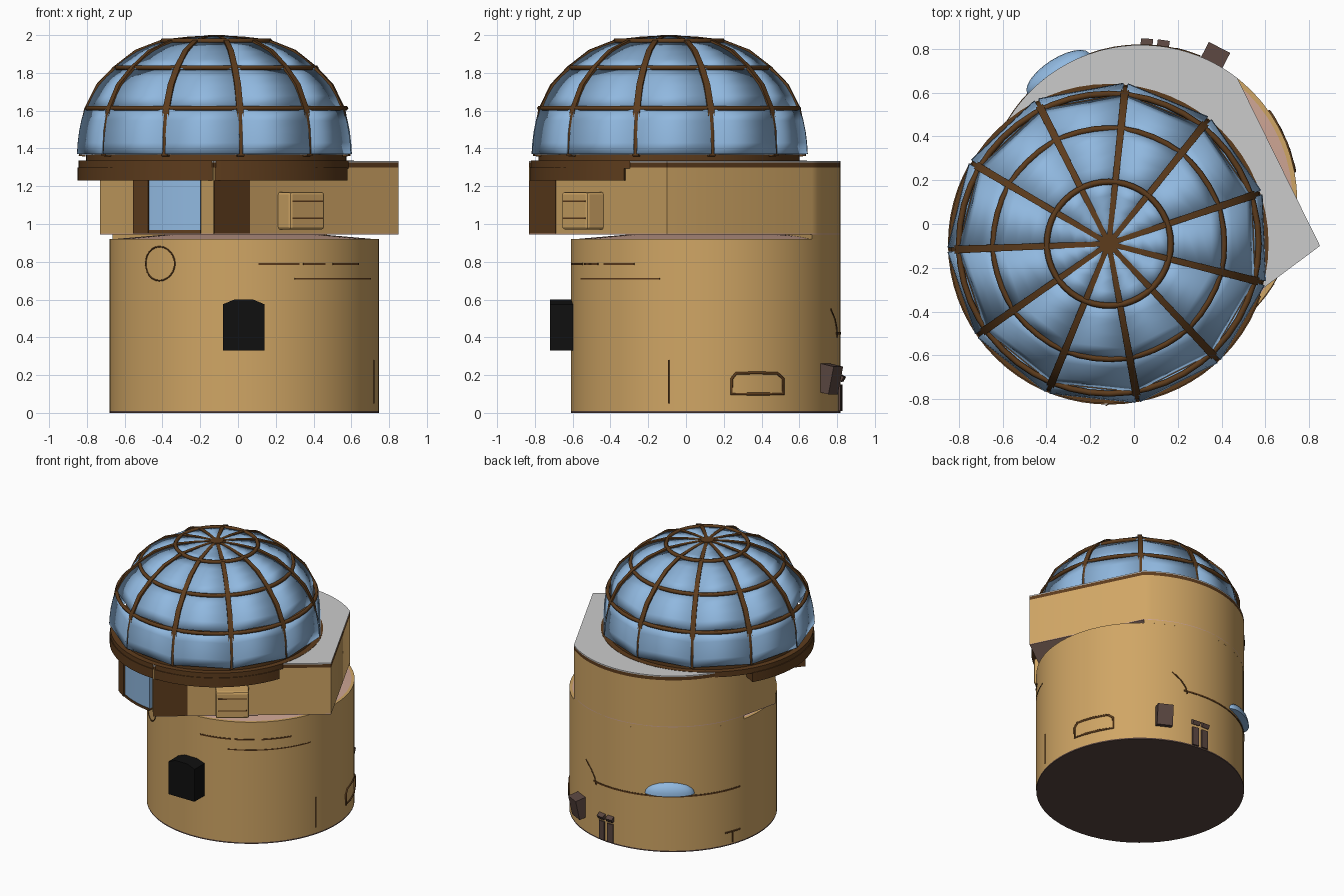
import bpy, bmesh
from math import sin, cos, pi, radians as rad
from mathutils import Vector, Matrix

if "Cube" in bpy.data.objects:
    bpy.data.objects.remove(bpy.data.objects["Cube"])


def mat(name, r, g, b):
    m = bpy.data.materials.new(name)
    m.diffuse_color = (r, g, b, 1)
    m.use_nodes = True
    m.node_tree.nodes["Principled BSDF"].inputs["Base Color"].default_value = m.diffuse_color
    return m


TAN = mat("tan_wall", 0.63, 0.38, 0.13)
BROWN = mat("brown_trim", 0.11, 0.045, 0.012)
GLASS = mat("blue_glass", 0.28, 0.48, 0.74)
PINK = mat("pink_ledge", 0.62, 0.38, 0.30)
UMBER = mat("umber", 0.10, 0.06, 0.05)
BLACK = mat("black", 0.005, 0.005, 0.005)

TC, TR = (0.033, 0.105), 0.713       # tower centre and radius
DC = (-0.115, -0.09)                 # dome centre


def polar(c, r, deg, z=None):
    x, y = c[0] + r * cos(rad(deg)), c[1] + r * sin(rad(deg))
    return (x, y) if z is None else (x, y, z)


def arc(c, r, a0, a1, n):
    return [polar(c, r, a0 + (a1 - a0) * i / n) for i in range(n + 1)]


def finish(name, bm, m=None, smooth=True):
    bmesh.ops.recalc_face_normals(bm, faces=bm.faces[:])
    me = bpy.data.meshes.new(name)
    bm.to_mesh(me)
    bm.free()
    ob = bpy.data.objects.new(name, me)
    bpy.context.collection.objects.link(ob)
    if m:
        me.materials.append(m)
    if smooth:
        bpy.ops.object.select_all(action='DESELECT')
        ob.select_set(True)
        bpy.context.view_layer.objects.active = ob
        bpy.ops.object.shade_smooth_by_angle(angle=rad(30))
    return ob


def prism(name, pts, z0, z1, m=None):
    bm = bmesh.new()
    f = bm.faces.new([bm.verts.new((x, y, z0)) for x, y in pts])
    g = bmesh.ops.extrude_face_region(bm, geom=[f])
    vs = [v for v in g["geom"] if isinstance(v, bmesh.types.BMVert)]
    bmesh.ops.translate(bm, verts=vs, vec=(0, 0, z1 - z0))
    return finish(name, bm, m)


def disc(name, c, r, z0, z1, m, n=64):
    return prism(name, arc(c, r, 0, 360 - 360 / n, n - 1), z0, z1, m)


def band(name, c, r0, r1, a0, a1, z0, z1, m):
    n = max(2, int(abs(a1 - a0) / 5))
    return prism(name, arc(c, r1, a0, a1, n) + arc(c, r0, a1, a0, n), z0, z1, m)


def box(name, loc, size, m, rot=0, tilt=0):
    bm = bmesh.new()
    M = (Matrix.Translation(loc) @ Matrix.Rotation(rad(rot), 4, 'Z')
         @ Matrix.Rotation(rad(tilt), 4, 'Y') @ Matrix.Diagonal((*size, 1)))
    bmesh.ops.create_cube(bm, size=1, matrix=M)
    return finish(name, bm, m, False)


def tube(name, pts, r, m, cyclic=False):
    cu = bpy.data.curves.new(name, 'CURVE')
    cu.dimensions, cu.bevel_depth, cu.bevel_resolution = '3D', r, 1
    cu.use_fill_caps = True
    s = cu.splines.new('POLY')
    s.points.add(len(pts) - 1)
    for p, q in zip(s.points, pts):
        p.co = (*q, 1)
    s.use_cyclic_u = cyclic
    cu.materials.append(m)
    ob = bpy.data.objects.new(name, cu)
    bpy.context.collection.objects.link(ob)


# Lower tower with dark base and pale sloping ledge
disc("tower", TC, TR, 0.01, 0.92, TAN)
disc("tower_base", TC, TR, 0, 0.01, UMBER)
bm = bmesh.new()
bmesh.ops.create_cone(bm, cap_ends=True, segments=64, radius1=TR - 0.01, radius2=0.3,
                      depth=0.035, matrix=Matrix.Translation((*TC, 0.9365)))
finish("tower_ledge", bm, PINK)

# Upper room: square front corner and right corner, round back
back = arc(TC, TR, 52, 168, 28)
plan = [(-0.13, -0.83), (0.85, -0.10)] + back + [(-0.73, -0.03)]
prism("upper_room", plan, 0.95, 1.30, TAN)
prism("upper_room_floor", plan, 0.945, 0.95, PINK)
prism("back_wall_join", back, 0.92, 0.95, TAN)
prism("roof_trim", plan, 1.30, 1.325, BROWN)
prism("roof", plan, 1.325, 1.333)

# Dark corner panel, bay window and its post
ang = 36.7
box("corner_panel", (-0.035, -0.757, 1.09), (0.235, 0.012, 0.28), BROWN, ang)
band("bay_window", DC, 0.40, 0.69, 239, 263, 0.965, 1.24, GLASS)
band("bay_sill", DC, 0.40, 0.695, 231, 263, 0.95, 0.967, BROWN)
band("bay_post", DC, 0.40, 0.70, 231, 239, 0.95, 1.24, BROWN)

# Wall unit on the slanted front wall
unit = box("wall_unit", (0.33, -0.54, 1.07), (0.23, 0.13, 0.20), TAN, ang)
bv = unit.modifiers.new("bevel", 'BEVEL')
bv.width, bv.segments = 0.015, 2
for z in (1.03, 1.12):
    box("wall_unit_slot", (0.368, -0.591, z), (0.20, 0.006, 0.008), BROWN, ang)

# Overhanging trim and dome base
band("dome_overhang", DC, 0.45, 0.735, 150, 341, 1.23, 1.30, BROWN)
disc("dome_plate", DC, 0.73, 1.295, 1.335, BROWN)
disc("dome_base_ring", DC, 0.69, 1.33, 1.375, BROWN)

# Dome glazing: 11 flat-sided panels per overlapping tier
N, A0 = 11, 84
tiers = [(0.738, 1.37, 0.70, 1.605, 0.008), (0.685, 1.62, 0.535, 1.822, 0.02),
         (0.545, 1.825, 0.285, 1.965, 0.02), (0.29, 1.967, 0.03, 1.996, 0.006)]
bm = bmesh.new()
for r0, z0, r1, z1, bulge in tiers:
    out = Vector((z1 - z0, r0 - r1)).normalized()
    prof = []
    for k in range(5):
        t = k / 4
        o = out * bulge * sin(pi * t)
        prof.append((r0 + (r1 - r0) * t + o.x, z0 + (z1 - z0) * t + o.y))
    for i in range(N):
        a, b = A0 + i * 360 / N + 0.8, A0 + (i + 1) * 360 / N - 0.8
        rows = [[bm.verts.new(polar(DC, r, q, z)) for q in (a, b)] for r, z in prof]
        for p, q in zip(rows, rows[1:]):
            bm.faces.new((p[0], p[1], q[1], q[0]))
panels = finish("dome_glass", bm, GLASS)
so = panels.modifiers.new("thickness", 'SOLIDIFY')
so.thickness, so.offset = 0.012, -1

# Dome ribs: a flat bar sweeping over each meridian
rib = [(0.728, 1.36), (0.722, 1.49), (0.70, 1.61), (0.635, 1.74), (0.545, 1.833),
       (0.43, 1.922), (0.29, 1.976), (0.15, 1.992), (0.0, 2.0)]
bm = bmesh.new()
for i in range(N):
    M = (Matrix.Translation((*DC, 0)) @ Matrix.Rotation(rad(A0 + i * 360 / N), 4, 'Z'))
    rows = []
    for r, z in rib:
        w = 0.011 + 0.007 * r / 0.73
        d = Vector((r, 0, (z - 1.3))).normalized() * 0.035
        rows.append([bm.verts.new(M @ Vector(p)) for p in (
            (r, -w, z), (r, w, z), (r - d.x, w, z - d.z), (r - d.x, -w, z - d.z))])
    for p, q in zip(rows, rows[1:]):
        for k in range(4):
            bm.faces.new((p[k], p[(k + 1) % 4], q[(k + 1) % 4], q[k]))
    bm.faces.new(rows[0])
finish("dome_ribs", bm, BROWN)

# Dome rings between the tiers, and crown
for r, z in ((0.685, 1.613), (0.527, 1.828), (0.283, 1.969)):
    tube("dome_ring", [polar(DC, r, k * 7.5, z) for k in range(48)], 0.014, BROWN, True)
disc("dome_crown", DC, 0.045, 1.985, 2.0, BROWN, 22)

# Front door block with a clipped arch top
bm = bmesh.new()
out = [(-0.08, 0.33), (0.14, 0.33), (0.14, 0.575), (0.08, 0.60), (-0.02, 0.60), (-0.08, 0.575)]
f = bm.faces.new([bm.verts.new((x, -0.72, z)) for x, z in out])
g = bmesh.ops.extrude_face_region(bm, geom=[f])
bmesh.ops.translate(bm, vec=(0, 0.15, 0),
                    verts=[v for v in g["geom"] if isinstance(v, bmesh.types.BMVert)])
finish("door", bm, BLACK, False)

# Half-dome skylight at the back left
bm = bmesh.new()
bmesh.ops.create_uvsphere(bm, u_segments=24, v_segments=12, radius=1)
bmesh.ops.bisect_plane(bm, geom=bm.verts[:] + bm.edges[:] + bm.faces[:], plane_co=(0, 0, 0),
                       plane_no=(0, 0, 1), clear_inner=True)
bmesh.ops.holes_fill(bm, edges=[e for e in bm.edges if e.is_boundary])
bm.transform(Matrix.Translation(polar(TC, TR - 0.02, 123, 0.44))
             @ Matrix.Rotation(rad(123), 4, 'Z') @ Matrix.Diagonal((0.07, 0.17, 0.09, 1)))
finish("back_skylight", bm, GLASS)

# Tilted box and little doorways at the back
box("back_box", polar(TC, TR + 0.02, 63, 0.18), (0.08, 0.11, 0.15), UMBER, 63, 12)
for a in (82, 88):
    box("back_slot", polar(TC, TR, a, 0.08), (0.02, 0.05, 0.14), UMBER, a)
    box("back_slot_hood", polar(TC, TR, a, 0.19), (0.05, 0.055, 0.03), UMBER, a, 30)


# Surface lines drawn on the tower wall as (angle, height)
def line(name, pts, r=0.006, cyclic=False):
    tube(name, [polar(TC, TR, a, z) for a, z in pts], r, BROWN, cyclic)


for a0, a1 in ((276, 294), (296, 307), (311, 328)):
    band("front_groove", TC, 0.69, TR + 0.004, a0, a1, 0.783, 0.793, BROWN)
band("front_stripe", TC, 0.69, TR + 0.002, 292, 340, 0.705, 0.713, BROWN)
band("back_belt", TC, 0.69, TR + 0.003, 75, 165, 0.415, 0.427, BROWN)
line("round_mark", [(231 + 8 * cos(k * pi / 12), 0.79 + 0.09 * sin(k * pi / 12))
                    for k in range(24)], 0.004, True)
line("side_hatch", [(11, 0.10), (11, 0.18), (13, 0.21), (22, 0.212), (32, 0.21), (35, 0.18),
                    (35, 0.10), (27, 0.10), (19, 0.10)], 0.008, True)
line("side_seam", [(344, 0.05), (344, 0.28)], 0.004)
line("back_mark_stem", [(160, 0.02), (160, 0.10)])
line("back_mark_bar", [(155, 0.10), (160, 0.10), (165, 0.10)])
line("side_curve", [(68, 0.55), (73, 0.50), (76, 0.45), (77, 0.40)], 0.005)
